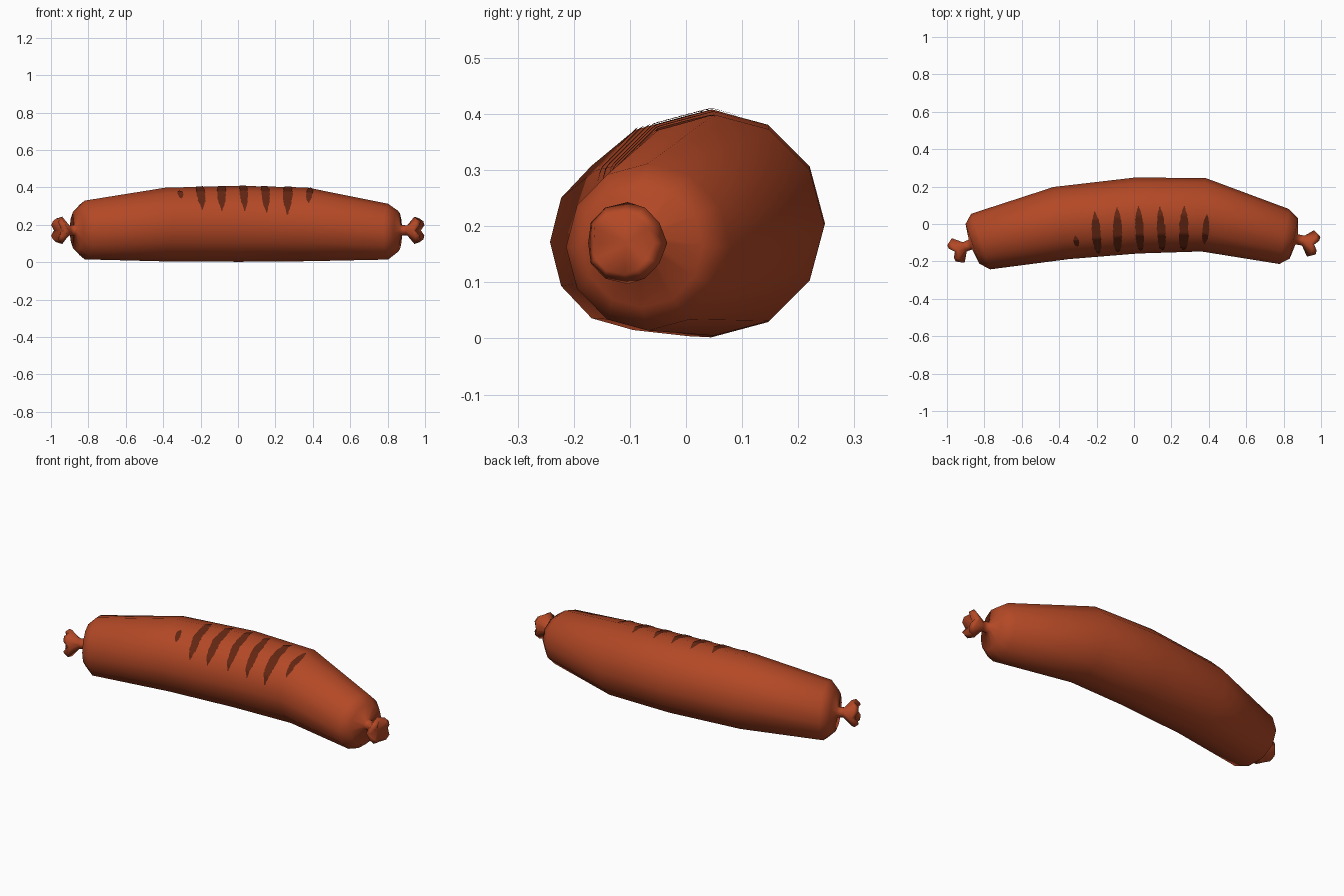
import bpy, bmesh, math, random
from mathutils import Vector
from mathutils.bvhtree import BVHTree

if "Cube" in bpy.data.objects:
    bpy.data.objects.remove(bpy.data.objects["Cube"])

random.seed(4)
SIDES = 12


def material(name, rgb):
    m = bpy.data.materials.new(name)
    m.diffuse_color = (*rgb, 1)
    m.use_nodes = True
    m.node_tree.nodes["Principled BSDF"].inputs["Base Color"].default_value = m.diffuse_color
    return m


casing = material("sausage red brown", (0.45, 0.065, 0.019))
char = material("grill char brown", (0.125, 0.019, 0.006))


def ring(bm, x, y, z, r, tilt, wobble=0.0):
    """Circle around the sausage axis; tilt is the axis heading in degrees."""
    t = math.radians(tilt)
    axis = Vector((math.cos(t), math.sin(t), 0))
    side = Vector((-math.sin(t), math.cos(t), 0))
    verts = []
    for i in range(SIDES):
        a = 2 * math.pi * i / SIDES
        push = -wobble * math.cos(4 * a)
        verts.append(bm.verts.new(Vector((x, y, z)) + side * r * math.cos(a)
                                  + Vector((0, 0, r * math.sin(a))) + axis * push))
    return verts


def fan(bm, loop, centre):
    c = bm.verts.new(centre)
    for i in range(SIDES):
        bm.faces.new((loop[i], loop[(i + 1) % SIDES], c))


def loft(name, sections, start, end):
    bm = bmesh.new()
    loops = [ring(bm, *s) for s in sections]
    for a, b in zip(loops, loops[1:]):
        for i in range(SIDES):
            j = (i + 1) % SIDES
            bm.faces.new((a[i], a[j], b[j], b[i]))
    fan(bm, loops[0], start)
    fan(bm, loops[-1], end)
    bmesh.ops.recalc_face_normals(bm, faces=bm.faces)
    tree = BVHTree.FromBMesh(bm)
    finish(bm, name, casing)
    return tree


def finish(bm, name, mat):
    me = bpy.data.meshes.new(name)
    bm.to_mesh(me)
    bm.free()
    me.materials.append(mat)
    for p in me.polygons:
        p.use_smooth = True
    ob = bpy.data.objects.new(name, me)
    bpy.context.collection.objects.link(ob)


# Casing with both twisted ends: x, y, z, radius, heading, rim wobble
tree = loft("sausage_casing", [
    (-0.970, -0.154, 0.170, 0.056, 28, -0.014),
    (-0.950, -0.146, 0.170, 0.073, 28, -0.012),
    (-0.905, -0.122, 0.170, 0.027, 24),
    (-0.874, -0.110, 0.170, 0.028, 20),
    (-0.864, -0.106, 0.172, 0.112, 19),
    (-0.820, -0.094, 0.172, 0.157, 19),
    (-0.390, 0.005, 0.201, 0.197, 12),
    (0.010, 0.045, 0.205, 0.203, 3),
    (0.370, 0.050, 0.202, 0.197, -3),
    (0.803, -0.067, 0.163, 0.149, -10),
    (0.855, -0.078, 0.165, 0.110, -12),
    (0.870, -0.082, 0.170, 0.028, -14),
    (0.905, -0.089, 0.170, 0.027, -14),
    (0.955, -0.107, 0.170, 0.073, -15, 0.012),
    (0.977, -0.114, 0.170, 0.056, -15, 0.014),
], (-0.945, -0.143, 0.17), (0.95, -0.105, 0.17))


# Grill marks: thin wavering strips laid on the casing
def grill_mark(name, x, a0, a1, width, slant, steps=32, across=4):
    bm = bmesh.new()
    cy = 0.045 - 0.25 * max(0, 0.05 - x) ** 2
    rows = []
    for i in range(steps + 1):
        t = i / steps
        a = math.radians(a0 + (a1 - a0) * t)
        half = width / 2 * max(0.15, 1 - abs(2 * t - 1) ** 3) * random.uniform(0.88, 1.1)
        mid = x + slant * (t - 0.5) + random.uniform(-0.0015, 0.0015)
        row = []
        for k in range(across + 1):
            px = mid + half * (2 * k / across - 1)
            d = Vector((0, math.cos(a), math.sin(a)))
            hit, normal, _, _ = tree.ray_cast(Vector((px, cy, 0.205)) + d, -d)
            row.append(bm.verts.new(hit + d * 0.003))
        rows.append(row)
    for r, s in zip(rows, rows[1:]):
        for k in range(across):
            bm.faces.new((r[k], r[k + 1], s[k + 1], s[k]))
    bm.normal_update()
    if sum(f.normal.z for f in bm.faces) < 0:
        bmesh.ops.reverse_faces(bm, faces=bm.faces)
    finish(bm, name, char)


for n, (x, a0, a1, w, slant) in enumerate([
    (-0.308, 113, 135, 0.028, 0.01),
    (-0.200, 79, 158, 0.048, 0.02),
    (-0.088, 76, 160, 0.046, 0.005),
    (0.030, 75, 160, 0.044, 0.012),
    (0.146, 76, 162, 0.044, 0.014),
    (0.266, 75, 165, 0.050, -0.004),
    (0.383, 88, 144, 0.034, -0.012),
]):
    grill_mark(f"grill_mark_{n + 1}", x, a0, a1, w, slant)
